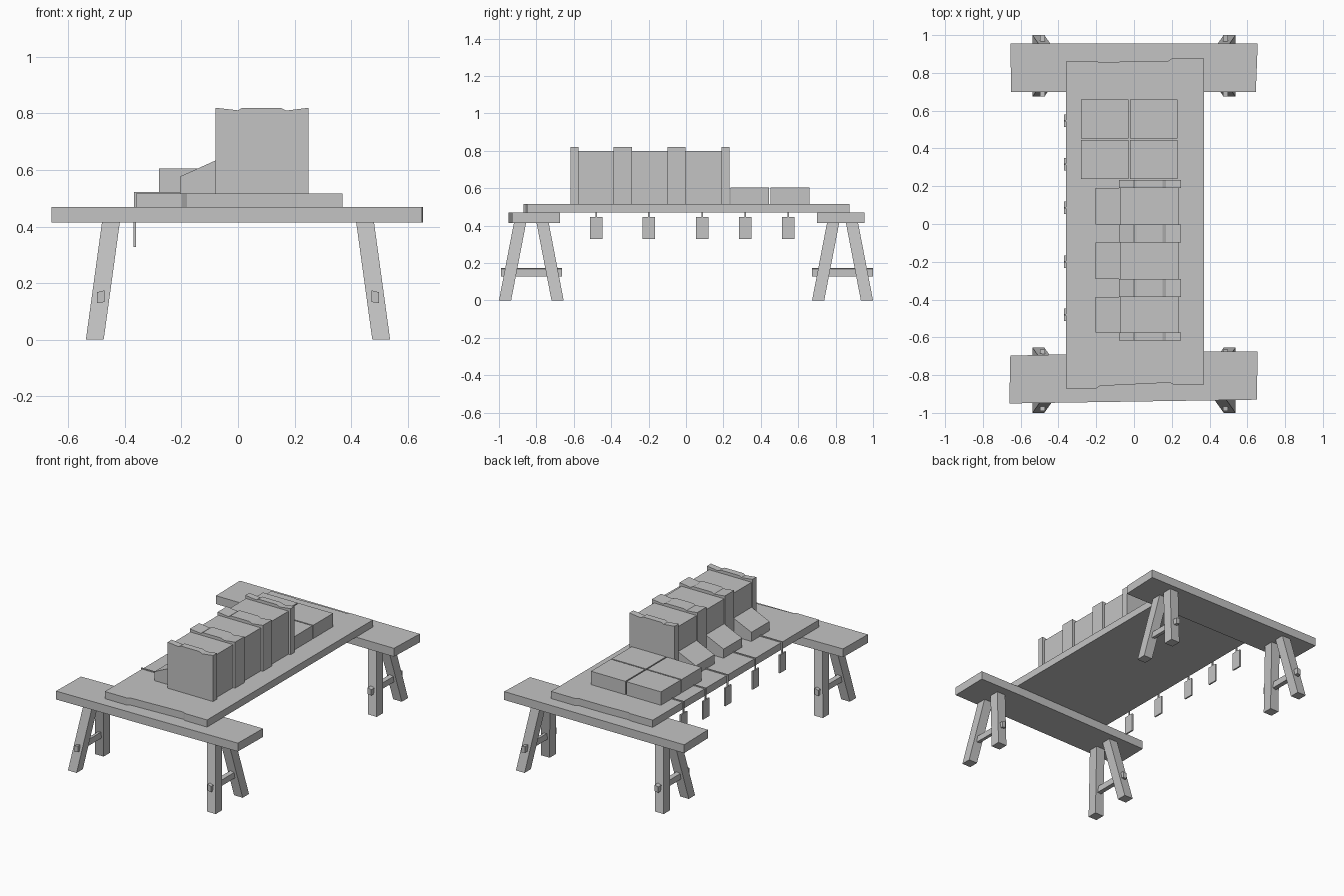
import bpy
import bmesh
from mathutils import Vector

cube = bpy.data.objects.get("Cube")
if cube:
    bpy.data.objects.remove(cube, do_unlink=True)

# One plain grey for everything
grey = bpy.data.materials.new("plain_grey")
grey.use_nodes = True
COLOUR = (0.55, 0.55, 0.55, 1)
grey.diffuse_color = COLOUR
grey.node_tree.nodes["Principled BSDF"].inputs["Base Color"].default_value = COLOUR


def extrude(name, outline, direction):
    """Extrude a flat outline of 3D points along a direction."""
    bm = bmesh.new()
    face = bm.faces.new([bm.verts.new(p) for p in outline])
    result = bmesh.ops.extrude_face_region(bm, geom=[face], use_keep_orig=True)
    verts = [g for g in result["geom"] if isinstance(g, bmesh.types.BMVert)]
    bmesh.ops.translate(bm, verts=verts, vec=Vector(direction))
    bmesh.ops.recalc_face_normals(bm, faces=bm.faces)
    mesh = bpy.data.meshes.new(name)
    bm.to_mesh(mesh)
    bm.free()
    mesh.materials.append(grey)
    obj = bpy.data.objects.new(name, mesh)
    bpy.context.collection.objects.link(obj)
    return obj


def slab(name, plan, z0, z1):
    return extrude(name, [(x, y, z0) for x, y in plan], (0, 0, z1 - z0))


def box(name, x0, x1, y0, y1, z0, z1):
    return slab(name, [(x0, y0), (x1, y0), (x1, y1), (x0, y1)], z0, z1)


def side_profile(name, profile, y0, y1):
    return extrude(name, [(x, y0, z) for x, z in profile], (0, y1 - y0, 0))


SEAT, DECK, TOP = 0.415, 0.47, 0.517

# Table top with uneven plank ends
slab("table_top", [
    (-0.36, -0.87), (-0.2, -0.87), (-0.18, -0.857), (-0.02, -0.85),
    (0.03, -0.847), (0.19, -0.84), (0.21, -0.85), (0.37, -0.85),
    (0.37, 0.875), (0.2, 0.875), (0.18, 0.862), (0.0, 0.862),
    (-0.18, 0.855), (-0.2, 0.862), (-0.36, 0.86)], DECK, TOP)

# Supporting cross planks, slightly out of square
slab("back_plank", [(-0.65, 0.70), (0.645, 0.70), (0.655, 0.955), (-0.655, 0.955)], SEAT, DECK)
slab("front_plank", [(-0.66, -0.95), (0.65, -0.93), (0.655, -0.675),
                     (0.36, -0.675), (-0.36, -0.69), (-0.655, -0.697)], SEAT, DECK)

# Splayed trestle legs with a tie bar through each pair
for end, centre, spread in (("front", -0.827, 0.173), ("back", 0.837, 0.163)):
    for side, s in (("left", 1), ("right", -1)):
        for pos, d in (("outer", 1), ("inner", -1)):
            ya, yb = centre + d * spread, centre + d * (spread - 0.065)
            xa, xb = s * 0.475, s * 0.538
            extrude(f"{end}_{side}_{pos}_leg",
                    [(xa, ya, 0), (xb, ya, 0), (xb, yb, 0), (xa, yb, 0)],
                    (-s * 0.057, -d * 0.08, SEAT))
        bar = [(0.472, 0.133), (0.498, 0.129), (0.498, 0.168), (0.472, 0.174)]
        side_profile(f"{end}_{side}_tie_bar", [(s * x, z) for x, z in bar],
                     centre - 0.163, centre + 0.163)

# Tall bins between wavy-topped dividers
divider = [(-0.08, TOP), (0.25, TOP), (0.25, 0.82), (0.17, 0.81), (0.15, 0.82),
           (0.015, 0.82), (0.0, 0.811), (-0.08, 0.82)]
spans = ((-0.617, -0.575), (-0.387, -0.29), (-0.098, -0.003), (0.19, 0.232))
for i, (y0, y1) in enumerate(spans):
    side_profile(f"divider_{i + 1}", divider, y0, y1)
chute = [(-0.205, TOP), (-0.07, TOP), (-0.07, 0.638), (-0.205, 0.577)]
for i in range(3):
    y0, y1 = spans[i][1], spans[i + 1][0]
    box(f"tall_bin_{i + 1}", -0.075, 0.235, y0, y1, TOP, 0.80)
    side_profile(f"sloped_chute_{i + 1}", chute, y0, y1)

# Low boxes set out in a square
for i, (x0, x1) in enumerate(((-0.28, -0.028), (-0.02, 0.23))):
    for j, (y0, y1) in enumerate(((0.237, 0.445), (0.453, 0.66))):
        box(f"low_box_{i + 1}_{j + 1}", x0, x1, y0, y1, TOP, 0.605)

# Hanging tags on cords that run over the table edge
for i, (y, reach) in enumerate(((-0.48, -0.2), (-0.2, -0.2), (0.087, -0.2),
                                (0.317, -0.275), (0.547, -0.275))):
    box(f"cord_over_table_{i + 1}", -0.368, reach, y - 0.004, y + 0.004, TOP - 0.004, TOP + 0.006)
    box(f"cord_drop_{i + 1}", -0.368, -0.36, y - 0.004, y + 0.004, 0.44, TOP + 0.006)
    box(f"tag_{i + 1}", -0.37, -0.36, y - 0.033, y + 0.033, 0.328, 0.447)
